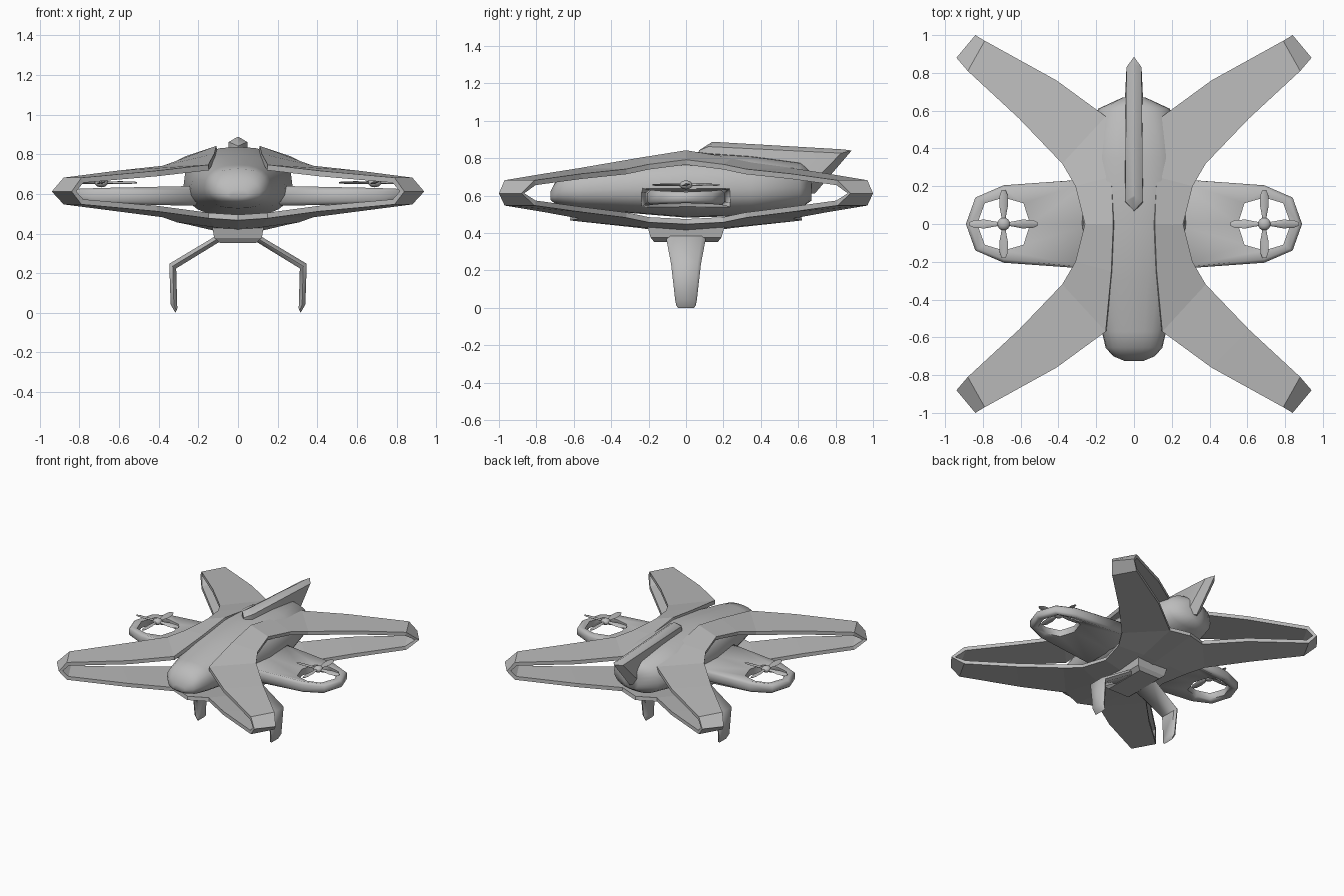
import bpy, bmesh, math
from mathutils import Vector, Matrix

if "Cube" in bpy.data.objects:
    bpy.data.objects.remove(bpy.data.objects["Cube"])

mat = bpy.data.materials.new("hull_grey")
mat.diffuse_color = (0.5, 0.5, 0.5, 1)
mat.use_nodes = True
mat.node_tree.nodes["Principled BSDF"].inputs["Base Color"].default_value = mat.diffuse_color


def finish(bm, name, angle=None):
    """Turn a bmesh into an object; angle = smooth shading limit in degrees."""
    bmesh.ops.remove_doubles(bm, verts=bm.verts, dist=1e-4)
    bmesh.ops.recalc_face_normals(bm, faces=bm.faces)
    me = bpy.data.meshes.new(name)
    bm.to_mesh(me)
    bm.free()
    ob = bpy.data.objects.new(name, me)
    bpy.context.collection.objects.link(ob)
    me.materials.append(mat)
    if angle:
        bpy.context.view_layer.objects.active = ob
        bpy.ops.object.select_all(action='DESELECT')
        ob.select_set(True)
        bpy.ops.object.shade_smooth_by_angle(angle=math.radians(angle))
    return ob


def loft(bm, rings, close=False):
    """Skin closed rings of points; cap the ends, or join last to first."""
    vs = [[bm.verts.new(p) for p in r] for r in rings]
    n = len(vs[0])
    for a, b in zip(vs, vs[1:] + (vs[:1] if close else [])):
        for i in range(n):
            j = (i + 1) % n
            bm.faces.new((a[i], a[j], b[j], b[i]))
    if not close:
        bm.faces.new(vs[0])
        bm.faces.new(vs[-1])


# --- wing frame: upper and lower X plates folded together at the tips
# each rung runs inner edge -> outer edge
upper = [[(.11, 0, .85), (.26, 0, .80)],
         [(.12, .25, .81), (.31, .20, .775)],
         [(.15, .57, .755), (.38, .32, .75)],
         [(.41, .76, .725), (.61, .56, .725)]]
tip = [[(.79, .97, .69), (.88, .81, .69)],
       [(.84, 1.0, .62), (.94, .88, .62)],
       [(.79, .97, .555), (.88, .81, .555)]]
lower = [[(.41, .76, .52), (.61, .56, .52)],
         [(.15, .57, .485), (.38, .32, .49)],
         [(.12, .25, .44), (.31, .20, .465)],
         [(.11, 0, .42), (.26, 0, .455)]]
keel = [(0, .62, .475), (0, .25, .435), (0, 0, .40)]
rungs = upper + tip + lower
bm = bmesh.new()
for sx in (1, -1):
    for sy in (1, -1):
        def add(*pts):
            bm.faces.new([bm.verts.new((p[0] * sx, p[1] * sy, p[2])) for p in pts])
        for (a, b), (c, d) in zip(rungs, rungs[1:]):
            add(a, b, d, c)
        for i in range(2):
            add(keel[i], lower[i + 1][0], lower[i + 2][0], keel[i + 1])
bmesh.ops.remove_doubles(bm, verts=bm.verts, dist=1e-4)
bmesh.ops.recalc_face_normals(bm, faces=bm.faces)
highest = max(bm.faces, key=lambda f: f.calc_center_median().z)
flip = highest.normal.z < 0
wing = finish(bm, "wing_frame")
sol = wing.modifiers.new("thickness", 'SOLIDIFY')
sol.thickness = .028
sol.offset = 1 if flip else -1

# --- fuselage: rounded rings along y (y, half width, bottom, top)
bm = bmesh.new()
rings = []
for y, w, z0, z1 in [(-.725, .05, .585, .63), (-.70, .11, .565, .68),
                     (-.655, .15, .55, .735), (-.57, .17, .535, .755),
                     (-.3, .235, .515, .80), (0, .275, .49, .845),
                     (.35, .255, .50, .82), (.61, .19, .54, .785),
                     (.67, .06, .58, .74)]:
    zc = z0 + (z1 - z0) * .45
    ring = []
    for k in range(24):
        a = math.tau * k / 24
        c, s = math.cos(a), math.sin(a)
        h = (z1 - zc) if s > 0 else (zc - z0)
        ring.append((w * math.copysign(abs(c) ** .85, c), y,
                     zc + h * math.copysign(abs(s) ** .85, s)))
    rings.append(ring)
loft(bm, rings)
finish(bm, "fuselage", 60)

# --- tail fin: swept, ridged along the top
bm = bmesh.new()
base = [(0, .02, .66), (.05, .10, .66), (.05, .62, .62), (0, .69, .62),
        (-.05, .62, .62), (-.05, .10, .66)]
shoulder = [(0, .07, .85), (.047, .12, .87), (.04, .83, .835), (0, .885, .848),
            (-.04, .83, .835), (-.047, .12, .87)]
ridge = [(0, .14, .895), (.004, .15, .895), (.004, .84, .855), (0, .885, .849),
         (-.004, .84, .855), (-.004, .15, .895)]
loft(bm, [base, shoulder, ridge])
finish(bm, "tail_fin", 40)

# --- rotor pods: arm and shroud made from one outline around a hole
outer = [(.89, 0), (.84, .14), (.69, .205), (.2, .24), (.2, 0)]
hole = [(.83, 0), (.79, .11), (.69, .14), (.585, .11), (.55, 0)]
half_h = [.03, .035, .04, .05, .05]
pairs = list(zip(outer, hole, half_h))
pairs += [((o[0], -o[1]), (h[0], -h[1]), t) for o, h, t in pairs[3:0:-1]]


def pod(sx):
    bm = bmesh.new()
    rings = []
    for o, h, t in pairs:
        o, h = Vector(o), Vector(h)
        q = o + (h - o).normalized() * .018
        zc = .598
        prof = [(h, -.022), (q, -t), (o, -t * .6), (o, t * .6), (q, t), (h, .028)]
        rings.append([(p.x * sx, p.y, zc + z) for p, z in prof])
    loft(bm, rings, close=True)
    return bm


# --- rotor: hub and four tapered blades
def rotor(sx):
    bm = bmesh.new()
    at = Matrix.Translation((.69 * sx, 0, .665))
    bmesh.ops.create_uvsphere(bm, u_segments=16, v_segments=8, radius=.034,
                              matrix=at @ Matrix.Diagonal((1, 1, .7, 1)))
    for k in range(4):
        turn = at @ Matrix.Rotation(k * math.pi / 2, 4, 'Z')
        pitch = Matrix.Rotation(math.radians(12), 4, 'X')
        rings = []
        for r, w, t in [(.02, .009, .008), (.06, .016, .006), (.10, .024, .005),
                        (.155, .021, .004), (.18, .010, .003)]:
            rings.append([turn @ pitch @ Vector((r, w * math.cos(a), t * math.sin(a)))
                          for a in [math.tau * i / 8 for i in range(8)]])
        loft(bm, rings)
    return bm


# --- landing legs: (outer x, z), (inner x, z), half depth
def leg(sx):
    bm = bmesh.new()
    rings = []
    for (x0, z0), (x1, z1), d in [((.08, .425), (.06, .37), .115),
                                  ((.13, .385), (.10, .362), .105),
                                  ((.347, .255), (.312, .232), .08),
                                  ((.340, .05), (.307, .05), .058),
                                  ((.316, .008), (.306, .03), .052)]:
        m = ((x0 + x1) / 2, (z0 + z1) / 2)
        rings.append([(x * sx, y, z) for x, y, z in [
            (x0, -d * .8, z0), (x0, d * .8, z0), (m[0], d, m[1]),
            (x1, d * .8, z1), (x1, -d * .8, z1), (m[0], -d, m[1])]])
    loft(bm, rings)
    return bm


for side, sx in (("right", 1), ("left", -1)):
    finish(pod(sx), side + "_rotor_pod", 75)
    finish(rotor(sx), side + "_rotor", 60)
    finish(leg(sx), side + "_landing_leg", 50)

# --- leg mount under the belly
bm = bmesh.new()
loft(bm, [[(x * s, y * d, z) for s, d in ((1, 1), (-1, 1), (-1, -1), (1, -1))]
          for x, y, z in [(.09, .17, .36), (.12, .19, .385), (.13, .205, .44)]])
finish(bm, "leg_mount")

# rest the legs on z = 0
for ob in bpy.data.objects:
    ob.location.z -= .008
